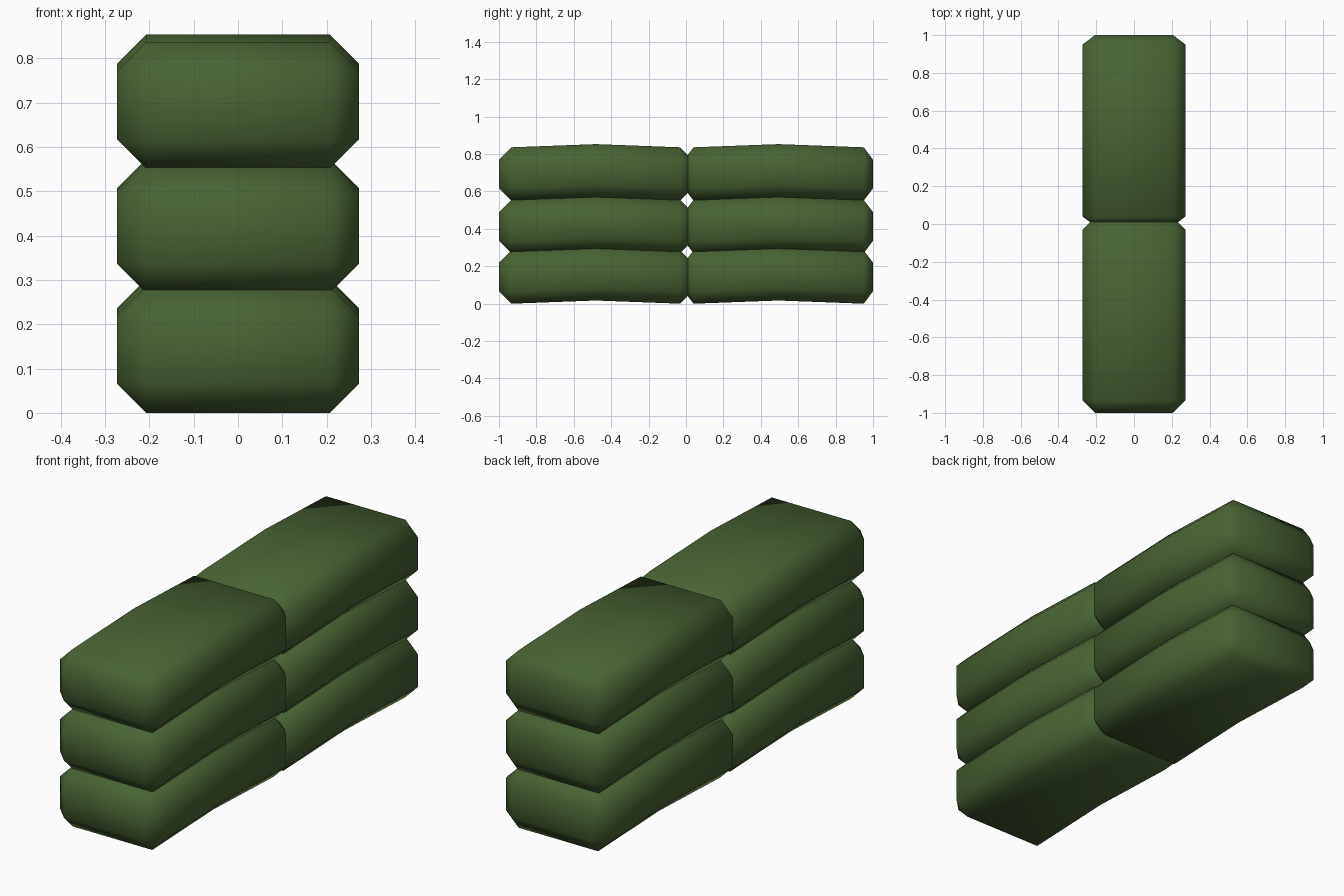
import bpy, bmesh
from mathutils import Vector

if "Cube" in bpy.data.objects:
    bpy.data.objects.remove(bpy.data.objects["Cube"])

green = bpy.data.materials.new("olive green")
green.diffuse_color = (0.065, 0.125, 0.033, 1)
green.use_nodes = True
green.node_tree.nodes["Principled BSDF"].inputs["Base Color"].default_value = green.diffuse_color

WIDTH, HEIGHT, CHAMFER, ARCH = 0.546, 0.285, 0.066, 0.017


def sandbag(name, y0, y1, z0, y_chamfer):
    """Chamfered box with one loop in the middle, lifted into a slight arch."""
    squash = y_chamfer / CHAMFER
    bm = bmesh.new()
    bmesh.ops.create_cube(bm, size=1)
    bmesh.ops.scale(bm, vec=Vector((WIDTH, (y1 - y0) / squash, HEIGHT)), verts=bm.verts)
    bmesh.ops.bevel(bm, geom=bm.edges[:], offset=CHAMFER, segments=1,
                    affect='EDGES', offset_type='OFFSET')
    # the corner points land exactly one chamfer in from each side
    bmesh.ops.scale(bm, vec=Vector((1, squash, 1)), verts=bm.verts)
    bmesh.ops.bisect_plane(bm, geom=bm.verts[:] + bm.edges[:] + bm.faces[:],
                           plane_co=(0, 0, 0), plane_no=(0, 1, 0))
    for v in bm.verts:
        if abs(v.co.y) < 0.01:
            v.co.z += ARCH
    bmesh.ops.translate(bm, vec=Vector((0, (y0 + y1) / 2, z0 + HEIGHT / 2)), verts=bm.verts)
    bmesh.ops.recalc_face_normals(bm, faces=bm.faces)
    for f in bm.faces:
        f.smooth = True
    mesh = bpy.data.meshes.new(name)
    bm.to_mesh(mesh)
    bm.free()
    mesh.materials.append(green)
    ob = bpy.data.objects.new(name, mesh)
    bpy.context.collection.objects.link(ob)


# Three layers of two bags, overlapping slightly at the middle
for i, z in enumerate((0.0, 0.27, 0.551)):
    sandbag(f"front_sandbag_{i + 1}", -1.0, 0.035, z, 0.066)
    sandbag(f"back_sandbag_{i + 1}", -0.01, 1.0, z, 0.05)
